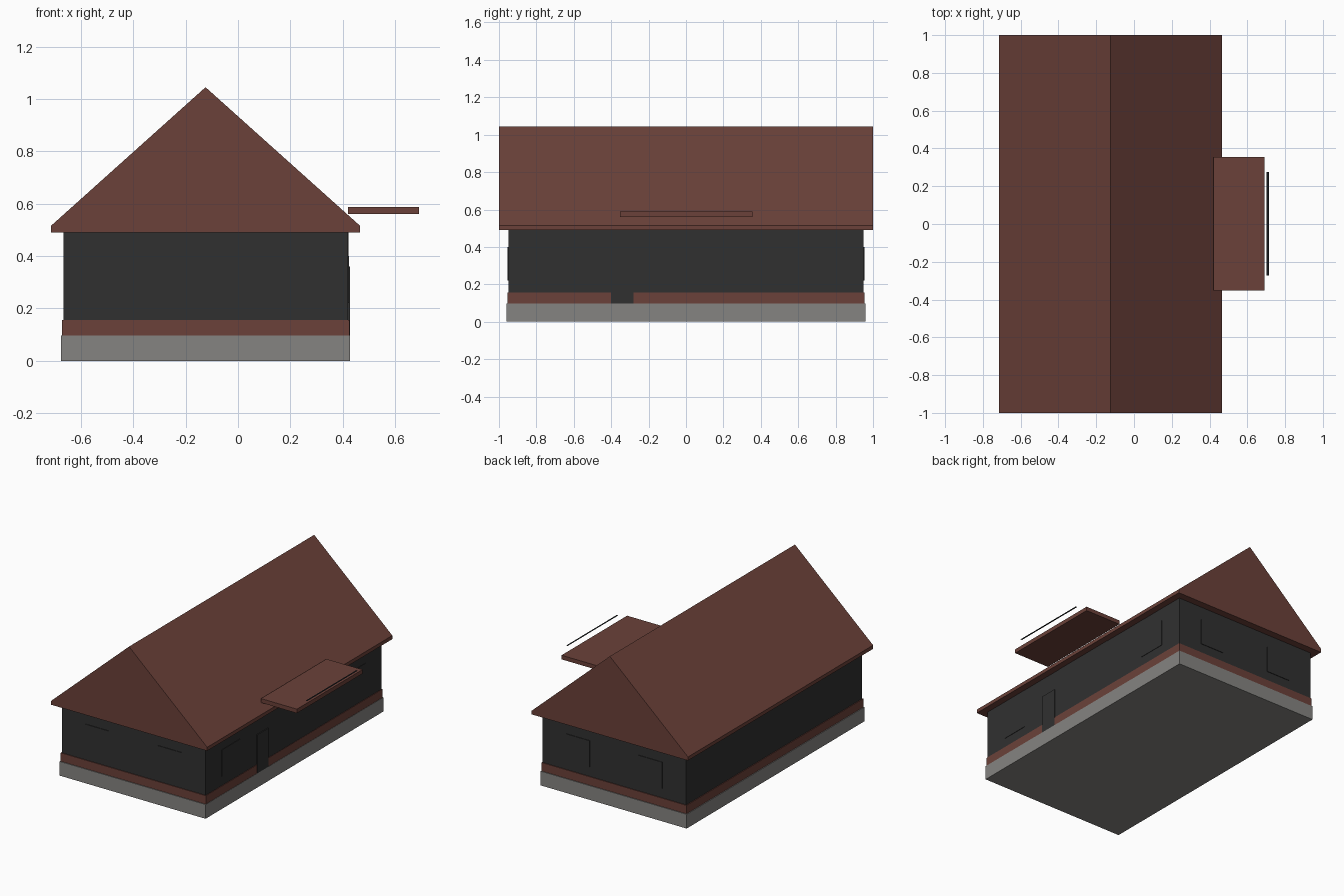
import bpy
import bmesh

cube = bpy.data.objects.get("Cube")
if cube:
    bpy.data.objects.remove(cube, do_unlink=True)


def material(name, colour):
    mat = bpy.data.materials.new(name)
    mat.use_nodes = True
    mat.diffuse_color = (*colour, 1)
    mat.node_tree.nodes["Principled BSDF"].inputs["Base Color"].default_value = (*colour, 1)
    return mat


brick = material("red brown", (0.147, 0.053, 0.041))
charcoal = material("charcoal", (0.030, 0.030, 0.030))
concrete = material("concrete grey", (0.235, 0.230, 0.220))
black = material("black", (0.008, 0.010, 0.012))


def extrude(name, outline, depth, mat):
    """Flat outline pushed along depth; a zero depth leaves a single face."""
    mesh = bpy.data.meshes.new(name)
    bm = bmesh.new()
    face = bm.faces.new([bm.verts.new(p) for p in outline])
    if any(depth):
        side = bmesh.ops.extrude_face_region(bm, geom=[face])["geom"]
        verts = [v for v in side if isinstance(v, bmesh.types.BMVert)]
        bmesh.ops.translate(bm, verts=verts, vec=depth)
    bmesh.ops.recalc_face_normals(bm, faces=bm.faces)
    bm.to_mesh(mesh)
    bm.free()
    obj = bpy.data.objects.new(name, mesh)
    mesh.materials.append(mat)
    bpy.context.collection.objects.link(obj)
    return obj


def box(name, x, y, z, mat):
    outline = [(x[0], y[0], z[0]), (x[1], y[0], z[0]), (x[1], y[1], z[0]), (x[0], y[1], z[0])]
    return extrude(name, outline, (0, 0, z[1] - z[0]), mat)


# Stacked body: foundation, brick course, walls
box("foundation", (-0.677, 0.427), (-0.96, 0.96), (0, 0.097), concrete)
box("brick_course", (-0.672, 0.425), (-0.955, 0.955), (0.097, 0.155), brick)
box("walls", (-0.667, 0.421), (-0.95, 0.95), (0.155, 0.49), charcoal)

# Gable roof with a thick eave edge
ridge, eave, rim = -0.124, 0.591, 0.515
extrude("roof", [(ridge - eave, -1, 0.49), (ridge + eave, -1, 0.49), (ridge + eave, -1, rim),
                 (ridge, -1, 1.045), (ridge - eave, -1, rim)], (0, 2, 0), brick)

# Windows, mirrored on both gable walls and along the entrance wall
for side, label in ((-1, "front"), (1, "back")):
    for hand, place in ((-1, "right"), (1, "left")):
        a, b = sorted((ridge + hand * 0.185, ridge + hand * 0.363))
        box(f"{label}_window_{place}", (a, b), sorted((side * 0.948, side * 0.954)), (0.22, 0.4), charcoal)
    a, b = sorted((side * 0.58, side * 0.78))
    box(f"entrance_side_window_{label}", (0.419, 0.424), (a, b), (0.22, 0.4), charcoal)

# Entrance side: middle wall panel and door
box("wall_panel", (0.419, 0.423), (-0.235, 0.235), (0.155, 0.49), charcoal)
box("door", (0.419, 0.427), (-0.4, -0.28), (0.097, 0.36), charcoal)

# Awning and the flat strip floating beyond its edge
box("awning", (0.42, 0.692), (-0.352, 0.356), (0.56, 0.588), brick)
box("awning_strip", (0.702, 0.714), (-0.272, 0.275), (0.618, 0.618), black)
